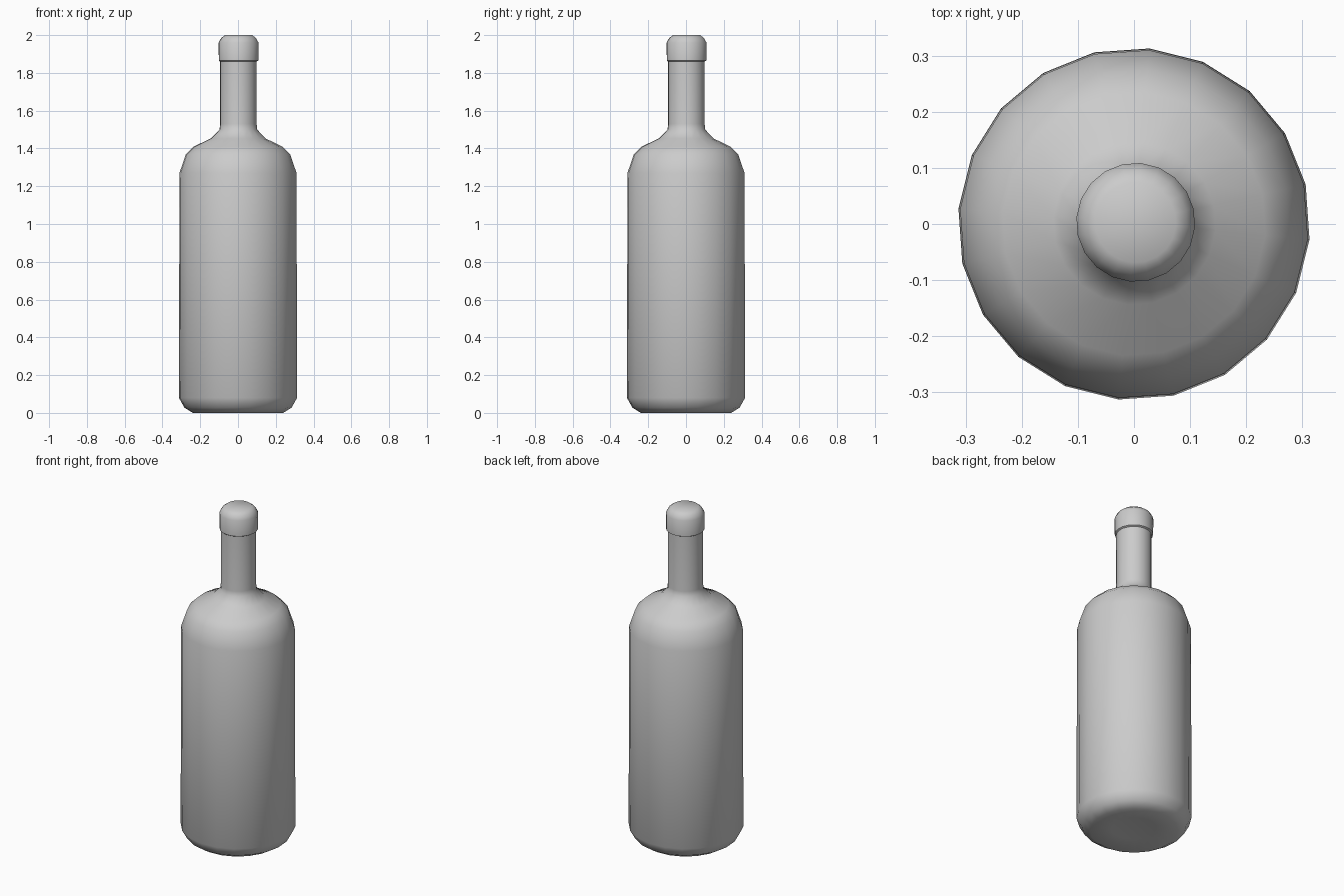
import bpy, bmesh, math

if "Cube" in bpy.data.objects:
    bpy.data.objects.remove(bpy.data.objects["Cube"])

SIDES = 20
START = math.radians(-5)

# Bottle profile: (radius, height, sideways drift of the ring centre)
profile = [
    (0.12, 0.015, 0), (0.24, 0.0, 0), (0.285, 0.028, 0), (0.314, 0.08, 0),
    (0.311, 1.27, 0), (0.277, 1.37, 0), (0.235, 1.41, 0), (0.145, 1.453, 0.001),
    (0.100, 1.50, 0.002), (0.097, 1.53, 0.002), (0.097, 1.86, 0.002),
    (0.105, 1.865, 0.003), (0.106, 1.96, 0.003), (0.092, 1.985, 0.003),
    (0.072, 2.0, 0.003),
]

bm = bmesh.new()
rings = []
for r, z, shift in profile:
    ring = []
    for i in range(SIDES):
        a = START + 2 * math.pi * i / SIDES
        ring.append(bm.verts.new((shift + r * math.cos(a), shift + r * math.sin(a), z)))
    rings.append(ring)

# Walls between neighbouring rings
for lo, hi in zip(rings, rings[1:]):
    for i in range(SIDES):
        j = (i + 1) % SIDES
        bm.faces.new((lo[i], lo[j], hi[j], hi[i]))

# Closed base and closed mouth
bm.faces.new(rings[0][::-1])
bm.faces.new(rings[-1])
bmesh.ops.recalc_face_normals(bm, faces=bm.faces[:])

mesh = bpy.data.meshes.new("bottle")
bm.to_mesh(mesh)
bm.free()
bottle = bpy.data.objects.new("bottle", mesh)
bpy.context.collection.objects.link(bottle)

# Smooth glass with a crisp lip edge
bpy.context.view_layer.objects.active = bottle
bottle.select_set(True)
bpy.ops.object.shade_smooth_by_angle(angle=math.radians(50))
